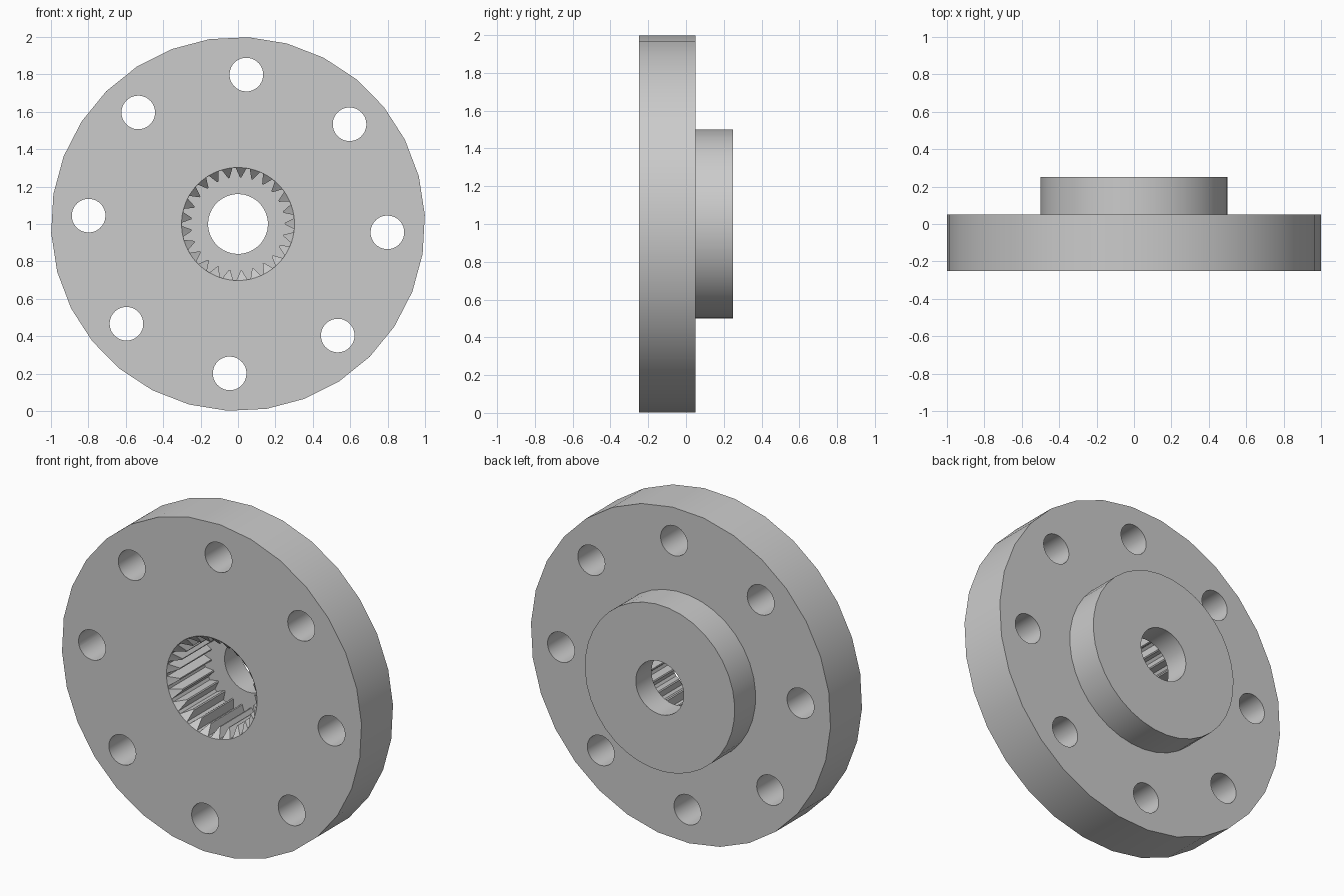
import bpy, bmesh
from math import cos, sin, tau, radians

old = bpy.data.objects.get("Cube")
if old:
    bpy.data.objects.remove(old, do_unlink=True)

TURN = radians(-3.2)      # whole part is slightly turned about its axis
TOP = radians(90) + TURN

grey = bpy.data.materials.new("machined grey")
grey.use_nodes = True
colour = (0.6, 0.6, 0.6, 1)
grey.diffuse_color = colour
grey.node_tree.nodes["Principled BSDF"].inputs["Base Color"].default_value = colour


def circle(radius, count, start=TOP):
    return [(radius * cos(start + tau * i / count), radius * sin(start + tau * i / count))
            for i in range(count)]


def loft(name, front, back, y0, y1, cx=0, cz=1):
    """Solid between two outlines in the xz plane, lying at y0 and y1."""
    bm = bmesh.new()
    a = [bm.verts.new((cx + x, y0, cz + z)) for x, z in front]
    b = [bm.verts.new((cx + x, y1, cz + z)) for x, z in back]
    bm.faces.new(a)
    bm.faces.new(b[::-1])
    for i in range(len(a)):
        j = (i + 1) % len(a)
        bm.faces.new((a[i], b[i], b[j], a[j]))
    bmesh.ops.recalc_face_normals(bm, faces=bm.faces)
    mesh = bpy.data.meshes.new(name)
    bm.to_mesh(mesh)
    bm.free()
    mesh.materials.append(grey)
    obj = bpy.data.objects.new(name, mesh)
    bpy.context.collection.objects.link(obj)
    return obj


def cylinder(name, radius, y0, y1, count, cx=0, cz=1):
    ring = circle(radius, count)
    return loft(name, ring, ring, y0, y1, cx, cz)


def combine(target, tool, operation):
    mod = target.modifiers.new("combine", 'BOOLEAN')
    mod.operation, mod.object, mod.solver = operation, tool, 'EXACT'
    tool.hide_render = True
    bpy.context.view_layer.objects.active = target
    bpy.ops.object.modifier_apply(modifier=mod.name)
    bpy.data.objects.remove(tool, do_unlink=True)


# Flange disc with a raised boss on the back
hub = cylinder("flanged_hub", 1.0, -0.25, 0.05, 30, 0, 1)
combine(hub, cylinder("boss", 0.5, -0.05, 0.25, 36), 'UNION')

# Ring of bolt holes
for x, z in circle(0.8, 8):
    combine(hub, cylinder("bolt_hole", 0.09, -0.4, 0.4, 32, x, 1 + z), 'DIFFERENCE')

# Centre bore
combine(hub, cylinder("bore", 0.16, -0.4, 0.4, 40), 'DIFFERENCE')

# Splined pocket: each tooth is a narrow tip between two flat valleys
TEETH = 25
pitch = tau / TEETH
spline = []
for t in range(TEETH):
    for offset, radius in ((-0.38, 0.3), (-0.06, 0.25), (0.06, 0.25), (0.38, 0.3)):
        angle = TOP + (t + offset) * pitch
        spline.append((radius * cos(angle), radius * sin(angle)))
combine(hub, loft("spline_pocket", spline, spline, -0.3, 0.1), 'DIFFERENCE')

# Chamfer over the front ends of the teeth
combine(hub, loft("lead_in", circle(0.322, 75), circle(0.242, 75), -0.27, -0.19),
        'DIFFERENCE')

# Smooth round walls, sharp rims
bpy.ops.object.select_all(action='DESELECT')
hub.select_set(True)
bpy.context.view_layer.objects.active = hub
bpy.ops.object.shade_smooth_by_angle(angle=radians(30))
